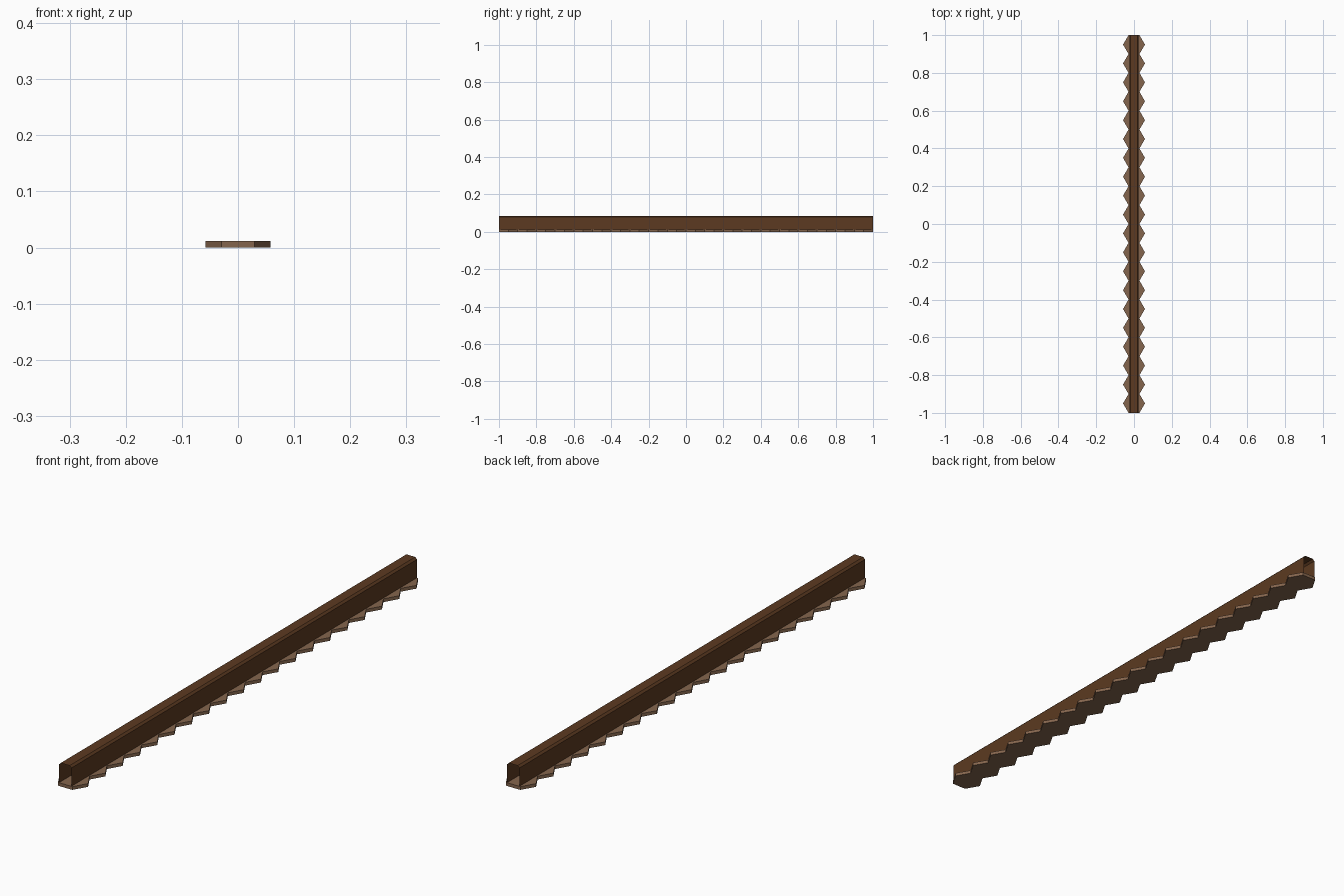
import bpy, bmesh

if "Cube" in bpy.data.objects:
    bpy.data.objects.remove(bpy.data.objects["Cube"])

def material(name, rgb):
    m = bpy.data.materials.new(name)
    m.diffuse_color = (*rgb, 1)
    m.use_nodes = True
    m.node_tree.nodes["Principled BSDF"].inputs["Base Color"].default_value = m.diffuse_color
    return m

def make_object(name, bm, mat):
    me = bpy.data.meshes.new(name)
    bm.to_mesh(me)
    bm.free()
    me.materials.append(mat)
    ob = bpy.data.objects.new(name, me)
    bpy.context.collection.objects.link(ob)
    return ob

dark_brown = material("dark brown", (0.107, 0.042, 0.015))
light_brown = material("light brown", (0.231, 0.130, 0.074))

HALF = 1.0        # half length along y
PLATE_H = 0.012
TEETH = 20

# Zigzag base plate: one strip of quads between mirrored edges, then extruded up
bm = bmesh.new()
rows = []
for i in range(2 * TEETH + 1):
    y = -HALF + i * HALF / TEETH
    w = 0.058 if i % 2 else 0.029
    rows.append((bm.verts.new((-w, y, 0)), bm.verts.new((w, y, 0))))
for (a, b), (d, c) in zip(rows, rows[1:]):
    bm.faces.new((a, b, c, d))
ext = bmesh.ops.extrude_face_region(bm, geom=bm.faces[:])
top = [g for g in ext["geom"] if isinstance(g, bmesh.types.BMVert)]
bmesh.ops.translate(bm, verts=top, vec=(0, 0, PLATE_H))
bmesh.ops.recalc_face_normals(bm, faces=bm.faces[:])
make_object("zigzag_base", bm, light_brown)

# Thin channel with chamfered top, open at both ends and below
half_profile = [(0.025, PLATE_H), (0.025, 0.079), (0.018, 0.086)]
profile = half_profile + [(-x, z) for x, z in reversed(half_profile)]
bm = bmesh.new()
front = [bm.verts.new((x, -HALF, z)) for x, z in profile]
back = [bm.verts.new((x, HALF, z)) for x, z in profile]
for i in range(len(profile) - 1):
    bm.faces.new((front[i], back[i], back[i + 1], front[i + 1]))
make_object("channel_rail", bm, dark_brown)
